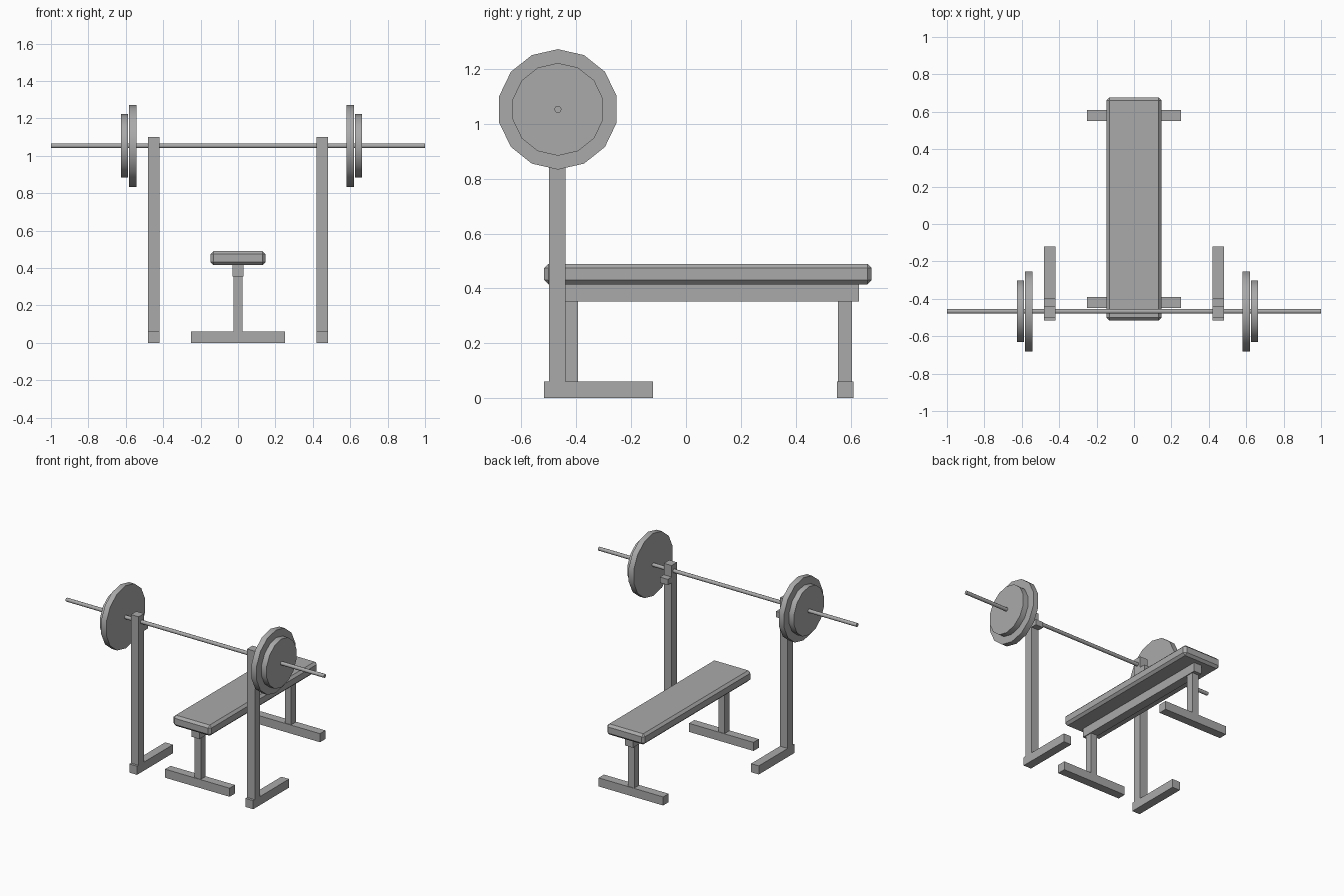
import bpy
import math

if "Cube" in bpy.data.objects:
    bpy.data.objects.remove(bpy.data.objects["Cube"])

gray = bpy.data.materials.new("plain gray")
gray.diffuse_color = (0.4, 0.4, 0.4, 1)
gray.use_nodes = True
gray.node_tree.nodes["Principled BSDF"].inputs["Base Color"].default_value = gray.diffuse_color


def box(name, x, y, z, bevel=0):
    """Box from (min, max) ranges, optionally chamfered."""
    bpy.ops.mesh.primitive_cube_add(
        size=1, location=[(a + b) / 2 for a, b in (x, y, z)])
    ob = bpy.context.object
    ob.name = name
    ob.scale = [b - a for a, b in (x, y, z)]
    bpy.ops.object.transform_apply(location=False, rotation=False, scale=True)
    ob.data.materials.append(gray)
    if bevel:
        mod = ob.modifiers.new("chamfer", 'BEVEL')
        mod.width = bevel
        mod.segments = 1
    return ob


BAR_Y, BAR_Z = -0.467, 1.053


def disc(name, x0, x1, radius, sides):
    """Cylinder along x on the bar axis, one corner pointing up."""
    bpy.ops.mesh.primitive_cylinder_add(
        vertices=sides, radius=radius, depth=x1 - x0,
        location=((x0 + x1) / 2, BAR_Y, BAR_Z),
        rotation=(math.pi / 2, 0, math.pi / 2))
    ob = bpy.context.object
    ob.name = name
    ob.data.materials.append(gray)
    bpy.ops.object.shade_smooth_by_angle(angle=math.radians(40))


# Bench: padded seat, rail, two T-shaped legs
box("seat_pad", (-0.147, 0.147), (-0.517, 0.677), (0.415, 0.49), bevel=0.016)
box("seat_rail", (-0.03, 0.03), (-0.47, 0.63), (0.353, 0.416))
for end, y in (("front", -0.42), ("back", 0.58)):
    box(end + "_leg", (-0.024, 0.024), (y - 0.026, y + 0.026), (0.06, 0.353))
    box(end + "_crossfoot", (-0.25, 0.25), (y - 0.03, y + 0.03), (0, 0.06))

# Rack: uprights with feet and bar hooks
for side, s in (("left", -1), ("right", 1)):
    def span(a, b):
        return tuple(sorted((s * a, s * b)))
    box(side + "_rack_foot", span(0.42, 0.48), (-0.517, -0.12), (0, 0.06))
    box(side + "_upright", span(0.42, 0.48), (-0.5, -0.44), (0.06, 1.10))
    box(side + "_hook", span(0.419, 0.48), (-0.44, -0.397), (0.98, 1.02))

# Barbell: its plates sit slightly to the right of centre
disc("bar", -1, 1, 0.0128, 12)
for side, s in (("left", -1), ("right", 1)):
    for size, near, far, r in (("large", 0.562, 0.602, 0.2195),
                               ("small", 0.606, 0.645, 0.169)):
        x0, x1 = sorted((0.019 + s * near, 0.019 + s * far))
        disc(f"{side}_{size}_plate", x0, x1, r, 14)
